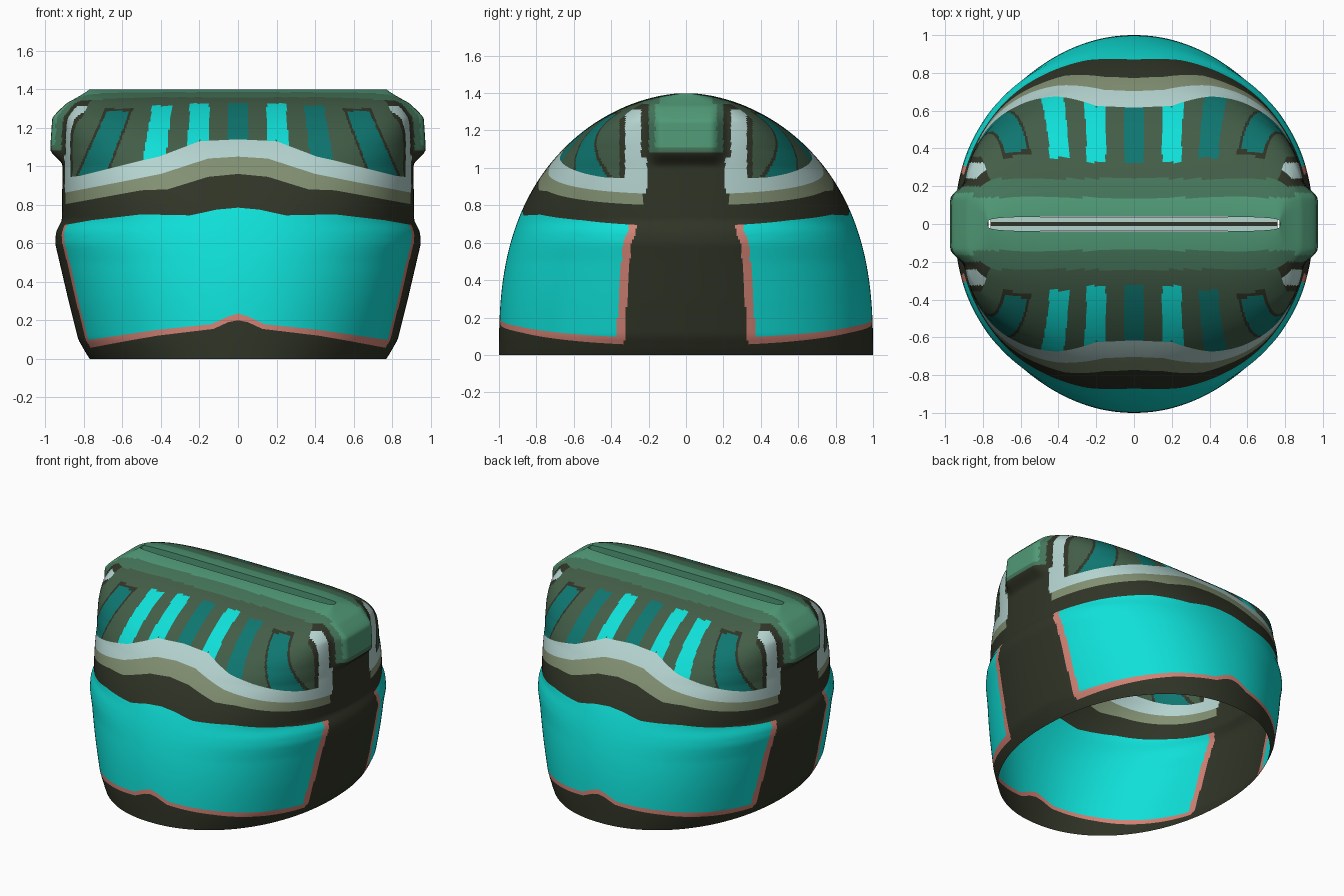
import bpy
import math

cube = bpy.data.objects.get("Cube")
if cube:
    bpy.data.objects.remove(cube, do_unlink=True)

HEIGHT = 1.4
COLUMNS = 320


def linear(v):
    v /= 255
    return v / 12.92 if v <= 0.04045 else ((v + 0.055) / 1.055) ** 2.4


def material(name, *rgb):
    mat = bpy.data.materials.new(name)
    mat.use_nodes = True
    colour = [linear(v) for v in rgb] + [1.0]
    mat.diffuse_color = colour
    mat.node_tree.nodes["Principled BSDF"].inputs["Base Color"].default_value = colour
    return mat


materials = [
    material("dark_olive", 48, 52, 38),
    material("cyan", 15, 224, 216),
    material("deep_teal", 14, 118, 112),
    material("salmon", 210, 130, 117),
    material("pale_grey_blue", 180, 211, 207),
    material("sage", 130, 144, 114),
    material("forest_green", 66, 93, 71),
    material("mid_green", 69, 117, 90),
    material("ridge_green", 80, 153, 118),
]
DARK, CYAN, TEAL, SALMON, PALE, SAGE, FOREST, MID, RIDGE = range(len(materials))


def lerp_table(table, v):
    for (a, fa), (b, fb) in zip(table, table[1:]):
        if v <= b:
            return fa + (fb - fa) * max(0, v - a) / (b - a)
    return table[-1][1]


def smooth(a, b, v):
    t = min(1, max(0, (v - a) / (b - a)))
    return t * t * (3 - 2 * t)


# Shell shape: half width and squareness of the plan at each height
half_width = [(0, .77), (.03, .79), (.1, .83), (.3, .88), (.6, .95), (.66, .945),
              (.72, .915), (1.1, .91), (1.25, .9), (1.33, .86), (1.4, .77)]
squareness = [(0, 2.1), (.5, 2.1), (.7, 2.2), (1, 2.6), (1.1, 3), (1.25, 4), (1.4, 5)]


def surface(p, z):
    """Point of the front half at width fraction p and height z."""
    n = lerp_table(squareness, z)
    depth = (1 - (z / HEIGHT) ** 2.6) ** .55
    y = depth * max(0, 1 - abs(p) ** n) ** (1 / n)
    x = lerp_table(half_width, z) * p
    # rounded knob at each end of the ridge
    knob = (smooth(.93, .98, abs(p)) * (1 - smooth(.13, .23, y))
            * smooth(1, 1.09, z) * (1 - smooth(1.24, HEIGHT, z)))
    return x + math.copysign(.065 * knob, p), -y, z


# Heights of the colour borders across the width, bottom to top
top = HEIGHT - .0015
borders = [
    [(0, 0), (1, 0)],
    [(0, .2), (.06, .19), (.15, .155), (.5, .12), (1, .05)],
    [(0, .235), (.06, .22), (.16, .18), (.5, .15), (1, .09)],
    [(0, .785), (.12, .775), (.27, .745), (.55, .75), (.83, .72), (1, .69)],
    [(0, .96), (.17, .945), (.4, .88), (.55, .875), (1, .8)],
    [(0, 1.05), (.17, 1.04), (.44, .96), (.66, .92), (1, .86)],
    [(0, 1.14), (.22, 1.13), (.45, 1.05), (.55, 1.03), (.9, .95), (1, .94)],
    [(0, top), (1, top)],
]
band_rows = [4, 2, 30, 8, 6, 6, 50]
UPPER = len(band_rows) - 1

# Window centres and colours from the model's right to its left
windows = [(-.74, TEAL), (-.44, CYAN), (-.21, CYAN), (0, TEAL),
           (.21, CYAN), (.44, TEAL), (.74, TEAL)]


def paint_window(x, z, sill):
    for centre, colour in windows:
        lean = .75 * centre * abs(centre)
        outer = abs(centre) > .6
        off = abs(x - centre + lean * (z - 1))
        half = (.068 if outer else .06) - .03 * (z - 1)
        head = 1.33 - .08 * centre * centre
        inside = min(half - off, head - z, z - sill - .004)
        if inside > 0:
            return colour
        if outer and inside > -.014:
            return DARK
    return FOREST


def paint_end(y, z):
    """Knob, its dark outline and the pale strip beside it."""
    if y < .2:
        if z < 1.08:
            return DARK
        return MID if y > .165 or z < 1.11 else RIDGE
    if y < .24:
        return PALE if z < 1.05 and y > .21 else DARK
    if y < .325:
        return PALE if z < 1.31 else DARK
    return DARK


def paint(band, p, x, y, z):
    y = abs(y)
    seam = .335 - .07 * z - .25 * max(0, z - .58)
    if band == 1:
        return SALMON if y > seam else DARK
    if band == 2:
        if y < seam:
            return DARK
        return SALMON if y < seam + .045 else CYAN
    if band == 4:
        return SAGE if y > .23 else DARK
    if band == 5:
        return PALE if y > .21 else DARK
    if band == UPPER:
        if abs(p) > .9 and z < 1.34 and y < .355:
            return paint_end(y, z)
        if y < .24:
            return RIDGE if y < .14 else MID
        return paint_window(x, z, lerp_table(borders[UPPER], abs(p)))
    return DARK


def add_object(name, verts, faces, indices):
    mesh = bpy.data.meshes.new(name)
    mesh.from_pydata(verts, [], faces)
    for mat in materials:
        mesh.materials.append(mat)
    mesh.polygons.foreach_set("material_index", indices)
    mesh.update()
    obj = bpy.data.objects.new(name, mesh)
    bpy.context.collection.objects.link(obj)
    return obj


# Front half of the shell, row by row, following the colour borders
fractions = [math.sin(math.pi * (c / COLUMNS - .5)) for c in range(COLUMNS + 1)]
rows = []
for band, count in enumerate(band_rows):
    for r in range(count + (band == UPPER)):
        t = r / count
        if band == UPPER:
            t = math.sin(t * math.pi / 2)
        rows.append((band, t))

verts = []
for band, t in rows:
    for p in fractions:
        low, high = (lerp_table(borders[band + k], abs(p)) for k in (0, 1))
        verts.append(surface(p, low + (high - low) * t))

# Groove wall folded down along the ridge
verts += [(x, y, z - .05) for x, y, z in verts[-COLUMNS - 1:]]
rows.append((UPPER, 1))

faces, indices = [], []
for r in range(len(rows) - 1):
    for c in range(COLUMNS):
        i = r * (COLUMNS + 1) + c
        quad = (i, i + 1, i + COLUMNS + 2, i + COLUMNS + 1)
        centre = [sum(verts[k][axis] for k in quad) / 4 for axis in range(3)]
        faces.append(quad)
        indices.append(paint(rows[r][0], (fractions[c] + fractions[c + 1]) / 2, *centre))

shell = add_object("shell", verts, faces, indices)
mirror = shell.modifiers.new("back_half", "MIRROR")
mirror.use_axis = (False, True, False)
mirror.merge_threshold = .0005
bpy.ops.object.select_all(action="DESELECT")
shell.select_set(True)
bpy.context.view_layer.objects.active = shell
bpy.ops.object.shade_smooth_by_angle(angle=math.radians(40))


# Strips in the floor of the ridge groove
def strip(name, length, width, z, colour):
    corners = [(sx * length, sy * width, z) for sx, sy in ((-1, -1), (1, -1), (1, 1), (-1, 1))]
    add_object(name, corners, [(0, 1, 2, 3)], [colour])


strip("groove_floor", .76, .038, top - .05, PALE)
strip("groove_line", .76, .011, top - .046, DARK)
